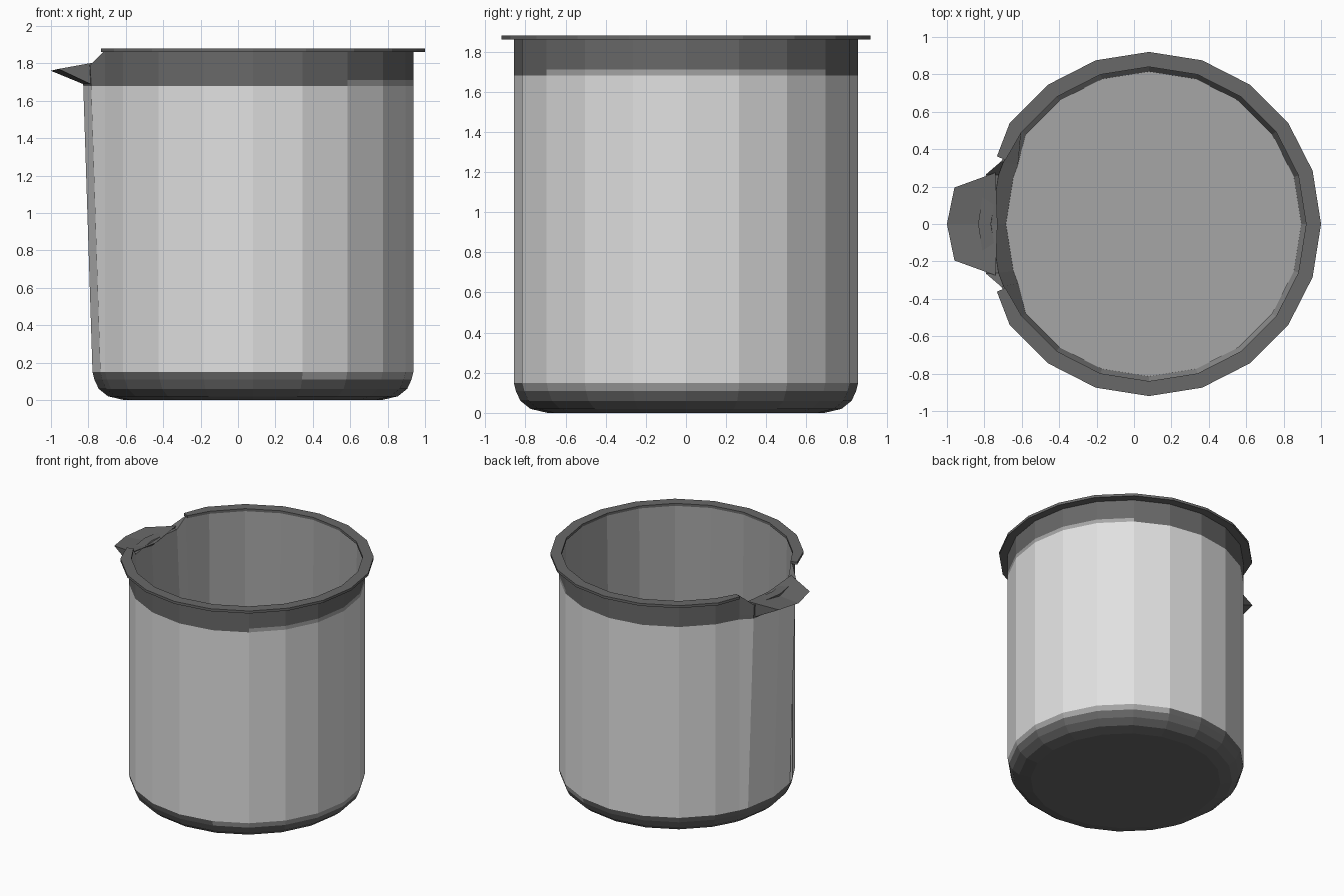
import bpy, bmesh
from math import radians, cos, sin

cube = bpy.data.objects.get("Cube")
if cube:
    bpy.data.objects.remove(cube)

AXIS_X = 0.08   # centre line of the round body
LIP_Z = 1.79    # lowered edge where the spout pours


def material(name, grey):
    m = bpy.data.materials.new(name)
    m.use_nodes = True
    colour = (grey, grey, grey, 1)
    m.diffuse_color = colour
    m.node_tree.nodes["Principled BSDF"].inputs["Base Color"].default_value = colour
    return m


PALE, MID, DARK = 0, 1, 2
MATERIALS = [material("pale_grey", 0.75), material("mid_grey", 0.38), material("dark_grey", 0.14)]


def finish(name, bm):
    bmesh.ops.recalc_face_normals(bm, faces=bm.faces)
    mesh = bpy.data.meshes.new(name)
    bm.to_mesh(mesh)
    bm.free()
    for m in MATERIALS:
        mesh.materials.append(m)
    obj = bpy.data.objects.new(name, mesh)
    bpy.context.collection.objects.link(obj)
    return obj


def polar(angle, r, z):
    return [AXIS_X + r * cos(radians(angle)), r * sin(radians(angle)), z]


# Container: rings run up the outside, over the edge and down the inside
half = list(range(18, 145, 18)) + [157, 162]
angles = [-a for a in reversed(half)] + [0] + half + [180]
profile = [  # radius, height, colour of the band that follows
    (0.69, 0, DARK), (0.775, 0.02, DARK), (0.825, 0.06, DARK), (0.848, 0.11, DARK),
    (0.858, 0.15, PALE), (0.858, 1.68, DARK), (0.858, 1.71, DARK), (0.858, 1.87, DARK),
    (0.845, 1.87, MID), (0.815, 0.10, MID)]
LOWER_STRIP, UPPER_STRIP, INSIDE = 3, 5, 8


def wall_point(angle, ring):
    r, z, _ = profile[ring]
    p = polar(angle, r, z)
    if abs(angle) >= 162:              # outer flare and lowered lip at the spout
        p[2] = min(z, LIP_Z)
        if ring < INSIDE:
            p[0] -= 0.05 * max(0, z - 0.15) / 1.55
    if abs(angle) >= 157 and ring > INSIDE:   # inner wall leans in below the spout
        p[0] += 0.05
    return p


bm = bmesh.new()
rings = [[bm.verts.new(wall_point(a, i)) for a in angles] for i in range(len(profile))]
count = len(angles)
for i in range(len(profile) - 1):
    for j in range(count):
        k = (j + 1) % count
        face = bm.faces.new((rings[i][j], rings[i][k], rings[i + 1][k], rings[i + 1][j]))
        face.material_index = profile[i][2]
        # Mid grey edging strips on one side of the container
        reach = abs(angles[j] + angles[k]) / 2 if k else 180
        if (i == LOWER_STRIP and reach < 72) or (i == UPPER_STRIP and reach < 54):
            face.material_index = MID
bm.faces.new(rings[0]).material_index = DARK
centre = bm.verts.new((AXIS_X, 0, profile[-1][1]))
for j in range(count):
    face = bm.faces.new((rings[-1][j], rings[-1][(j + 1) % count], centre))
    face.material_index = MID
finish("container", bm)

# Flat rim, open at the spout
bm = bmesh.new()
sections = []
rim_angles = [-156] + list(range(-144, 145, 18)) + [156]
for a in rim_angles:
    outer = 0.89 if abs(a) == 156 else 0.92
    corners = ((0.84, 1.86), (outer, 1.86), (outer, 1.88), (0.84, 1.88))
    sections.append([bm.verts.new(polar(a, r, z)) for r, z in corners])
for s, t in zip(sections, sections[1:]):
    for i in range(4):
        k = (i + 1) % 4
        bm.faces.new((s[i], s[k], t[k], t[i]))
bm.faces.new(sections[0])
bm.faces.new(sections[-1])
for f in bm.faces:
    f.material_index = DARK
finish("rim", bm)

# Pouring spout, mirrored about the centre plane
bm = bmesh.new()
tip = bm.verts.new((-1, 0, 1.76))
trough = bm.verts.new((-0.73, 0, 1.78))
under = bm.verts.new((-0.83, 0, 1.69))
for side in (1, -1):
    root = bm.verts.new((-0.74, 0.275 * side, 1.81))
    corner = bm.verts.new((-0.96, 0.195 * side, 1.77))
    base = bm.verts.new((-0.79, 0.25 * side, 1.69))
    for loop in ((root, corner, tip, trough), (corner, tip, under, base),
                 (root, base, corner), (root, trough, under, base)):
        bm.faces.new(loop)
for f in bm.faces:
    f.material_index = DARK
finish("spout", bm)
